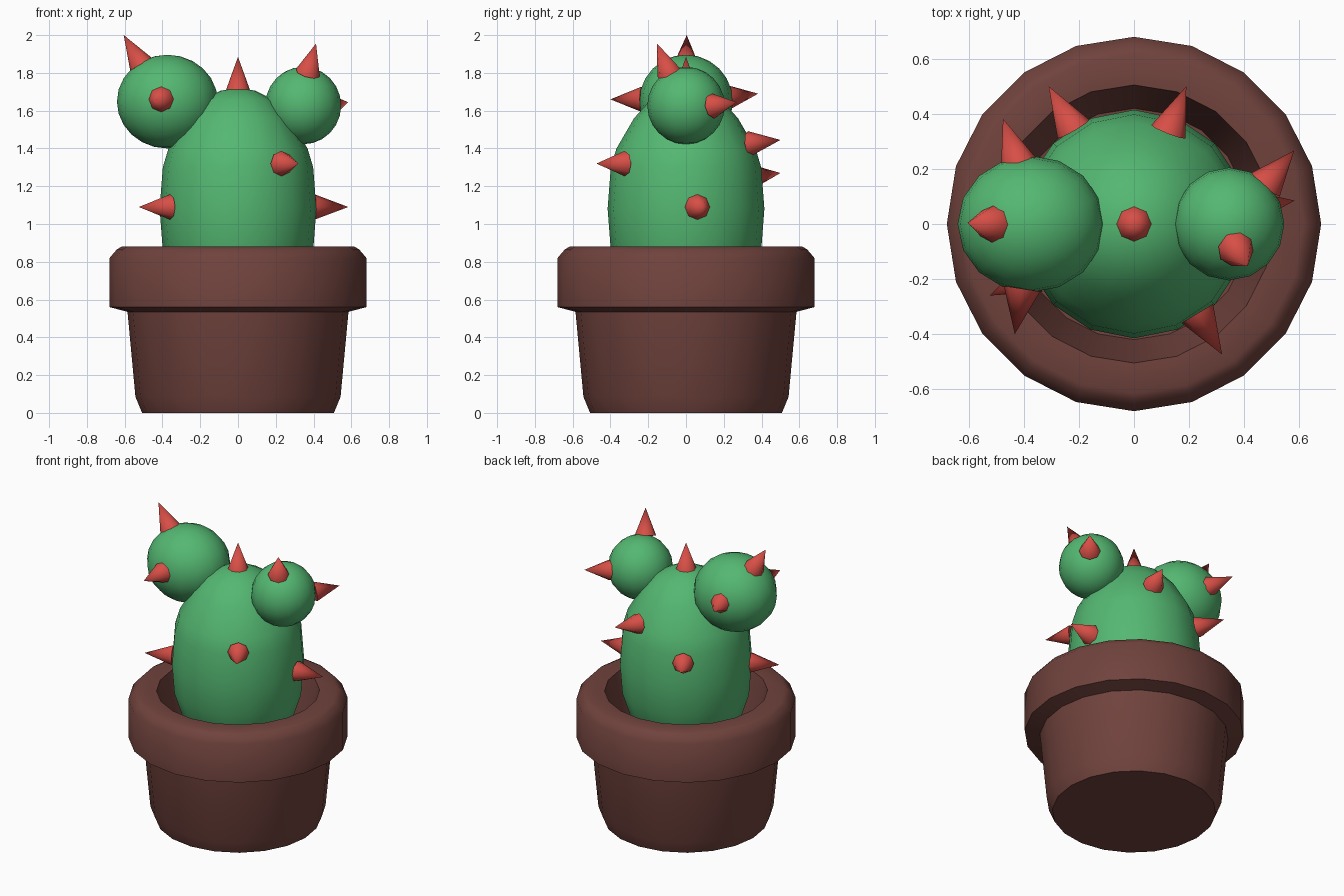
import bpy, bmesh, math
from mathutils import Vector

if "Cube" in bpy.data.objects:
    bpy.data.objects.remove(bpy.data.objects["Cube"])


def material(name, color):
    m = bpy.data.materials.new(name)
    m.diffuse_color = (*color, 1)
    m.use_nodes = True
    m.node_tree.nodes["Principled BSDF"].inputs["Base Color"].default_value = m.diffuse_color
    return m


BROWN = material("clay brown", (0.162, 0.055, 0.046))
GREEN = material("cactus green", (0.089, 0.479, 0.168))
RED = material("spike red", (0.68, 0.078, 0.062))


def finish(obj, name, mat, angle):
    obj.name = name
    obj.data.materials.append(mat)
    bpy.ops.object.select_all(action='DESELECT')
    obj.select_set(True)
    bpy.context.view_layer.objects.active = obj
    bpy.ops.object.shade_smooth_by_angle(angle=math.radians(angle))


def lathe(name, profile, sides, mat, angle):
    """Revolve (radius, z) points around z; r = 0 ends become poles."""
    bm = bmesh.new()
    verts = [bm.verts.new((r, 0, z)) for r, z in profile]
    edges = [bm.edges.new(p) for p in zip(verts, verts[1:])]
    bmesh.ops.spin(bm, geom=verts + edges, cent=(0, 0, 0), axis=(0, 0, 1),
                   angle=math.tau, steps=sides, use_duplicate=False)
    bmesh.ops.remove_doubles(bm, verts=bm.verts, dist=1e-4)
    bmesh.ops.recalc_face_normals(bm, faces=bm.faces)
    mesh = bpy.data.meshes.new(name)
    bm.to_mesh(mesh)
    bm.free()
    obj = bpy.data.objects.new(name, mesh)
    bpy.context.collection.objects.link(obj)
    finish(obj, name, mat, angle)


def ball(name, center, scale):
    bpy.ops.mesh.primitive_uv_sphere_add(segments=16, ring_count=12, radius=1, location=center)
    obj = bpy.context.object
    obj.scale = scale
    finish(obj, name, GREEN, 50)


def spike(name, base, tip):
    base, tip = Vector(base), Vector(tip)
    d = tip - base
    bpy.ops.mesh.primitive_cone_add(vertices=8, radius1=0.067, radius2=0, depth=d.length,
                                    location=(base + tip) / 2)
    obj = bpy.context.object
    obj.rotation_euler = d.to_track_quat('Z', 'Y').to_euler()
    finish(obj, name, RED, 50)


# Hollow pot with thick rim
lathe("pot", [(0, 0), (0.508, 0), (0.543, 0.085), (0.585, 0.535), (0.68, 0.56), (0.68, 0.82),
              (0.64, 0.867), (0.615, 0.88), (0.505, 0.875), (0.47, 0.72), (0.42, 0.5), (0, 0.48)],
      20, BROWN, 50)

# Cactus body, its lower end sunk in the pot
lathe("cactus_body", [(0, 0.45), (0.18, 0.5), (0.32, 0.64), (0.40, 0.885), (0.415, 1.08),
                      (0.398, 1.3), (0.368, 1.4), (0.275, 1.56), (0.19, 1.655), (0.095, 1.705),
                      (0, 1.722)], 16, GREEN, 50)

# Side bulbs
ball("left_bulb", (-0.374, 0, 1.648), (0.267, 0.248, 0.248))
ball("right_bulb", (0.345, 0, 1.627), (0.201, 0.205, 0.205))

# Spikes: base centre, tip
SPIKES = {
    "crown_spike": ((0, 0, 1.70), (0, 0, 1.885)),
    "left_bulb_top_spike": ((-0.513, 0, 1.845), (-0.605, 0.004, 2.0)),
    "left_bulb_front_spike": ((-0.407, -0.235, 1.66), (-0.433, -0.40, 1.66)),
    "left_bulb_back_spike": ((-0.42, 0.22, 1.67), (-0.476, 0.382, 1.69)),
    "right_bulb_top_spike": ((0.37, -0.09, 1.80), (0.413, -0.153, 1.955)),
    "right_bulb_back_spike": ((0.478, 0.143, 1.625), (0.582, 0.267, 1.645)),
    "body_right_spike": ((0.405, 0.06, 1.09), (0.584, 0.085, 1.09)),
    "body_left_spike": ((-0.36, -0.185, 1.09), (-0.525, -0.26, 1.09)),
    "body_front_spike": ((0.23, -0.325, 1.32), (0.32, -0.474, 1.32)),
    "body_back_left_spike": ((-0.22, 0.345, 1.25), (-0.31, 0.50, 1.27)),
    "body_back_right_spike": ((0.125, 0.335, 1.425), (0.19, 0.50, 1.445)),
}
for name, (base, tip) in SPIKES.items():
    spike(name, base, tip)
